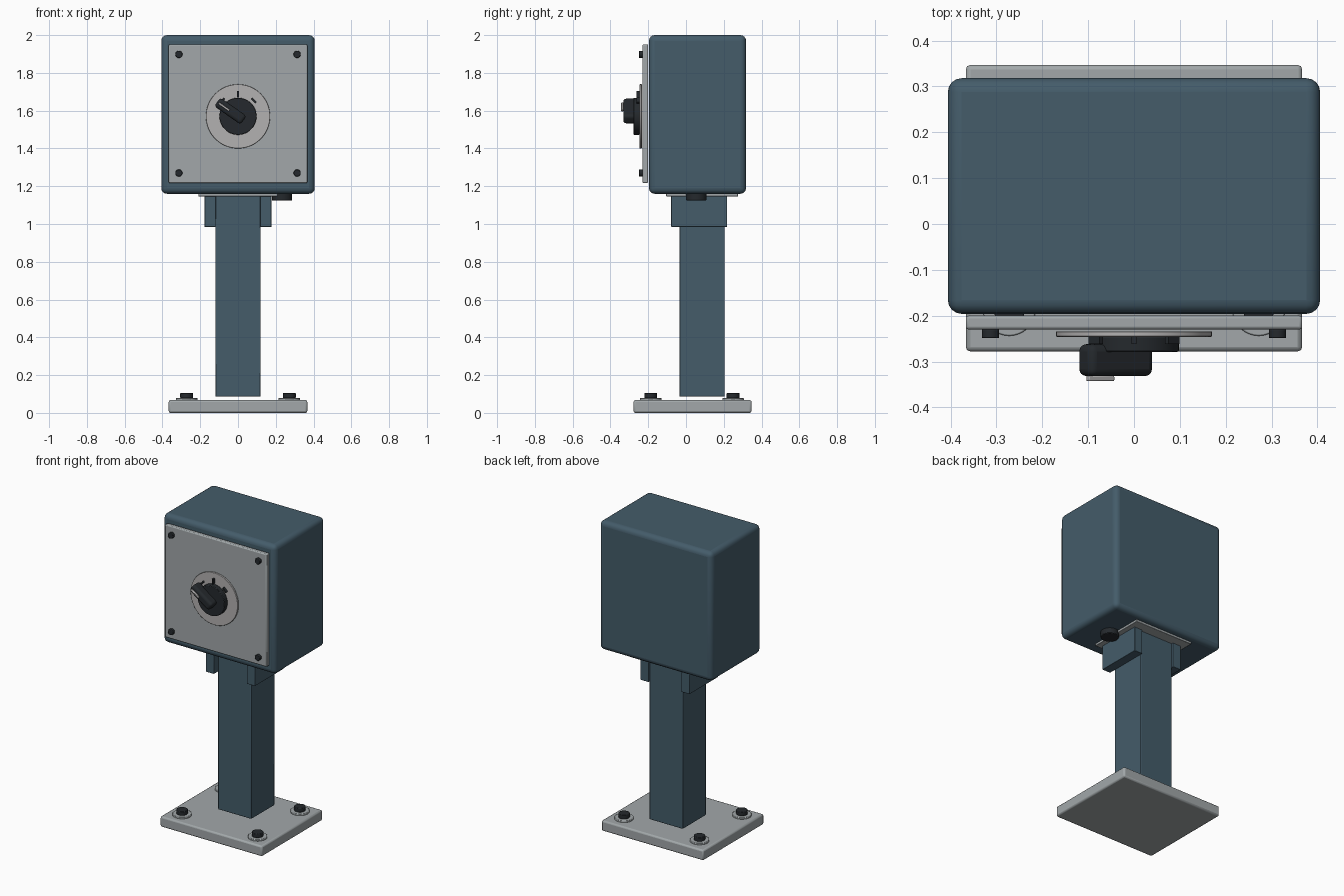
import bpy
from math import radians, sin, cos

if "Cube" in bpy.data.objects:
    bpy.data.objects.remove(bpy.data.objects["Cube"])


def material(name, rgb):
    m = bpy.data.materials.new(name)
    m.diffuse_color = (*rgb, 1)
    m.use_nodes = True
    m.node_tree.nodes["Principled BSDF"].inputs["Base Color"].default_value = m.diffuse_color
    return m


TEAL = material("teal_paint", (0.058, 0.107, 0.144))
STEEL = material("steel", (0.36, 0.39, 0.40))
DIAL = material("dial_silver", (0.45, 0.44, 0.44))
BLACK = material("black_plastic", (0.018, 0.022, 0.026))


def finish(ob, name, mat, bevel, segments):
    ob.name = name
    ob.data.materials.append(mat)
    if bevel:
        b = ob.modifiers.new("Bevel", 'BEVEL')
        b.width = bevel
        b.segments = segments
        b.limit_method = 'ANGLE'
        b.angle_limit = radians(40)
    bpy.ops.object.shade_smooth_by_angle(angle=radians(35))
    return ob


def box(name, mat, x, y, z, bevel=0, segments=2, turn=0):
    """Box from (min, max) ranges, optionally turned about the y axis."""
    mid = [(a + b) / 2 for a, b in (x, y, z)]
    bpy.ops.mesh.primitive_cube_add(size=1, location=mid, rotation=(0, radians(turn), 0))
    ob = bpy.context.object
    ob.scale = [b - a for a, b in (x, y, z)]
    bpy.ops.object.transform_apply(location=False, rotation=False, scale=True)
    return finish(ob, name, mat, bevel, segments)


def disc(name, mat, u, v, r, lo, hi, axis='z', bevel=0.003, sides=32):
    """Cylinder along z at (x=u, y=v) or along y at (x=u, z=v)."""
    mid = (lo + hi) / 2
    loc, rot = ((u, v, mid), (0, 0, 0)) if axis == 'z' else ((u, mid, v), (radians(90), 0, 0))
    bpy.ops.mesh.primitive_cylinder_add(vertices=sides, radius=r, depth=hi - lo,
                                        location=loc, rotation=rot)
    return finish(bpy.context.object, name, mat, bevel, 2)


# Base plate with washers and bolts
box("base_plate", STEEL, (-0.367, 0.367), (-0.278, 0.347), (0, 0.068), 0.01)
for sx in (-1, 1):
    for sy in (-1, 1):
        x, y = sx * 0.272, 0.031 + sy * 0.218
        disc("base_washer", STEEL, x, y, 0.057, 0.066, 0.079)
        disc("base_bolt", BLACK, x, y, 0.034, 0.078, 0.105)

# Post, side brackets and top flange
box("post", TEAL, (-0.12, 0.12), (-0.035, 0.205), (0.087, 1.15), 0.004)
for sx in (-1, 1):
    box("post_bracket", TEAL, sorted((sx * 0.118, sx * 0.177)), (-0.079, 0.217),
        (0.985, 1.147), 0.002)
box("mounting_flange", STEEL, (-0.21, 0.21), (-0.105, 0.275), (1.146, 1.164), 0.003)
disc("cable_gland", BLACK, 0.233, 0.055, 0.054, 1.125, 1.165, bevel=0.004)

# Housing and front panel
box("housing", TEAL, (-0.406, 0.406), (-0.196, 0.318), (1.16, 2.0), 0.03, 4)
box("front_panel", STEEL, (-0.367, 0.367), (-0.23, -0.2), (1.217, 1.951), 0.006)
for sx in (-1, 1):
    for sz in (-1, 1):
        disc("panel_screw", BLACK, sx * 0.313, 1.584 + sz * 0.314, 0.019,
             -0.249, -0.229, 'y', sides=24)

# Dial, position marks and turning knob
CZ = 1.57
disc("dial_plate", DIAL, 0, CZ, 0.17, -0.246, -0.234, 'y', 0.002, 64)
for a, turn in ((-45, -45), (0, 90), (45, 45)):
    x, z = 0.118 * sin(radians(a)), CZ + 0.118 * cos(radians(a))
    box("dial_mark", BLACK, (x - 0.017, x + 0.017), (-0.262, -0.245),
        (z - 0.005, z + 0.005), turn=turn)
disc("knob_base", BLACK, 0, CZ, 0.098, -0.279, -0.245, 'y', 0.004, 48)
box("knob_grip", BLACK, (-0.125, 0.045), (-0.332, -0.262), (1.57, 1.626), 0.016, 4, turn=35)
box("knob_pointer", DIAL, (-0.108, -0.039), (-0.343, -0.331), (1.614, 1.626), 0.003, turn=35)
